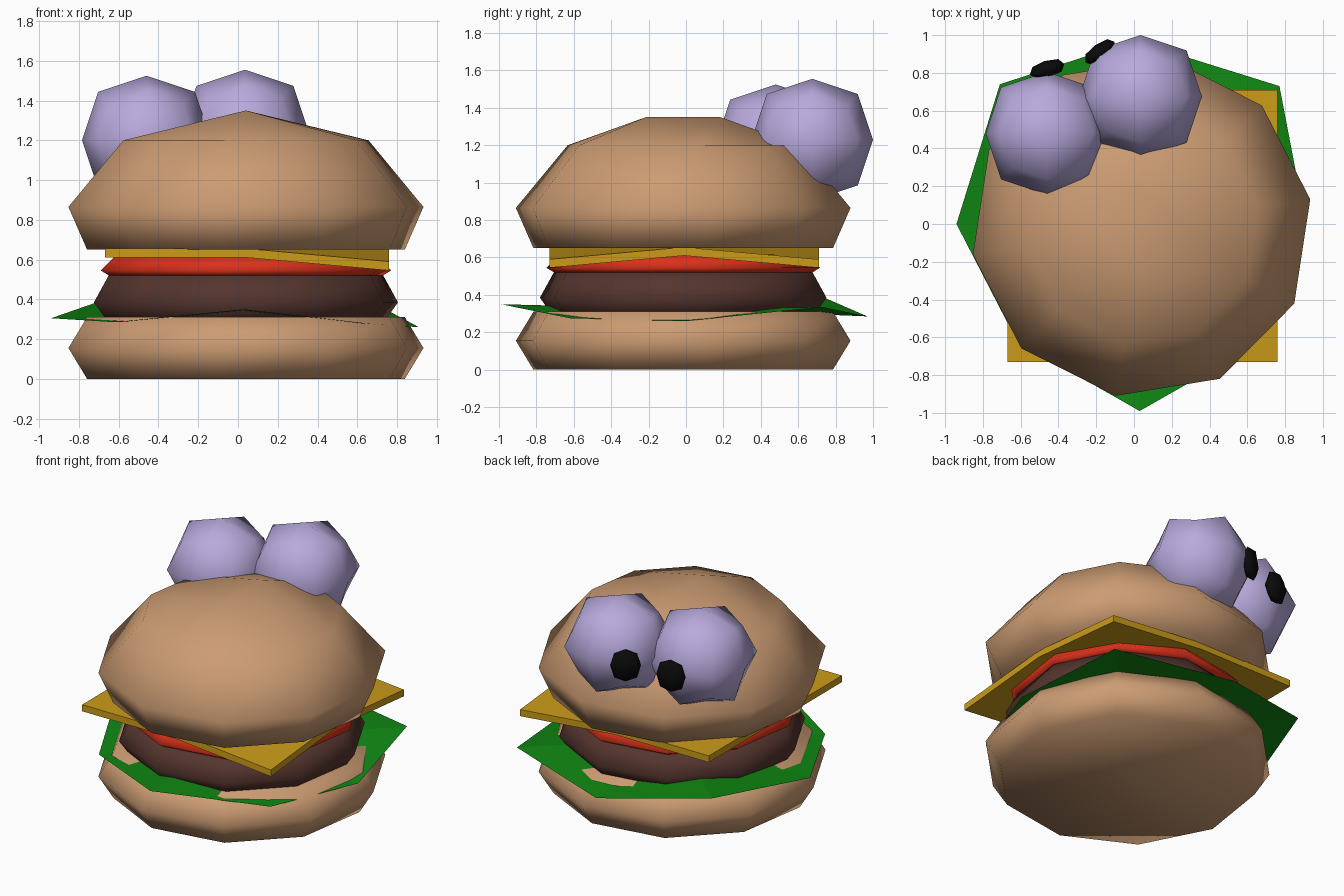
import bpy, bmesh, math
from mathutils import Vector

if "Cube" in bpy.data.objects:
    bpy.data.objects.remove(bpy.data.objects["Cube"])

CX, CY = 0.04, -0.015          # centre of the burger stack
SIDES, TURN = 10, math.radians(9.3)


def material(name, rgb):
    m = bpy.data.materials.new(name)
    m.diffuse_color = (*rgb, 1)
    m.use_nodes = True
    m.node_tree.nodes["Principled BSDF"].inputs["Base Color"].default_value = m.diffuse_color
    return m


BUN = material("bread", (0.60, 0.33, 0.17))
MEAT = material("meat", (0.09, 0.035, 0.027))
RED = material("tomato_red", (0.70, 0.03, 0.01))
YELLOW = material("cheese_yellow", (0.60, 0.33, 0.01))
GREEN = material("leaf_green", (0.005, 0.25, 0.006))
LILAC = material("eye_lilac", (0.48, 0.40, 0.72))
BLACK = material("pupil_black", (0.003, 0.003, 0.003))


def finish(bm, name, mat, smooth=True):
    bmesh.ops.recalc_face_normals(bm, faces=bm.faces)
    for f in bm.faces:
        f.smooth = smooth
    me = bpy.data.meshes.new(name)
    bm.to_mesh(me)
    bm.free()
    me.materials.append(mat)
    ob = bpy.data.objects.new(name, me)
    bpy.context.collection.objects.link(ob)
    return ob


def stack_layer(name, profile, mat, crown=None):
    """Ten-sided layer from (radius, z) rings; crown = (half ridge length, z)."""
    bm = bmesh.new()
    rings = []
    for r, z in profile:
        rings.append([bm.verts.new((CX + r * math.cos(TURN + math.tau * k / SIDES),
                                    CY + r * math.sin(TURN + math.tau * k / SIDES), z))
                      for k in range(SIDES)])
    for lo, hi in zip(rings, rings[1:]):
        for k in range(SIDES):
            n = (k + 1) % SIDES
            bm.faces.new((lo[k], lo[n], hi[n], hi[k]))
    bm.faces.new(rings[0][::-1])
    t = rings[-1]
    if crown:
        # domed top closed by six quads around a short ridge
        a = bm.verts.new((CX, CY + crown[0], crown[1]))
        b = bm.verts.new((CX, CY - crown[0], crown[1]))
        for q in ((t[0], t[1], t[2], a), (a, t[2], t[3], t[4]), (t[9], t[0], a, b),
                  (b, a, t[4], t[5]), (t[8], t[9], b, t[7]), (t[7], b, t[5], t[6])):
            bm.faces.new(q)
    else:
        bm.faces.new(t)
    return finish(bm, name, mat)


# Buns, patty and tomato
stack_layer("bottom_bun", [(0.81, 0), (0.905, 0.155), (0.81, 0.31)], BUN)
stack_layer("patty", [(0.70, 0.28), (0.775, 0.385), (0.70, 0.52)], MEAT)
stack_layer("tomato", [(0.69, 0.515), (0.74, 0.545), (0.67, 0.615)], RED)
stack_layer("top_bun", [(0.81, 0.65), (0.905, 0.865), (0.625, 1.20)], BUN, crown=(0.2, 1.35))

# Lettuce: eight-pointed wavy sheet
bm = bmesh.new()
rim = [bm.verts.new(p) for p in (
    (0.91, 0.0, 0.26), (0.77, 0.73, 0.335), (0.0, 0.97, 0.285), (-0.71, 0.74, 0.385),
    (-0.94, 0.0, 0.305), (-0.62, -0.62, 0.285), (0.03, -0.99, 0.35), (0.68, -0.62, 0.275))]
mid = bm.verts.new((0.02, 0, 0.325))
for i in range(8):
    bm.faces.new((mid, rim[i], rim[(i + 1) % 8]))
finish(bm, "lettuce", GREEN, False)

# Cheese: square slice with two drooping corners
bm = bmesh.new()
g = [[bm.verts.new((x, y, 0.545 if (i == 2 and j != 1) else 0.61))
      for j, y in enumerate((-0.73, -0.01, 0.71))]
     for i, x in enumerate((-0.67, 0.045, 0.76))]
for i in range(2):
    for j in range(2):
        bm.faces.new((g[i][j], g[i + 1][j], g[i + 1][j + 1], g[i][j + 1]))
top = bmesh.ops.extrude_face_region(bm, geom=bm.faces[:], use_keep_orig=True)
bmesh.ops.translate(bm, vec=(0, 0, 0.045),
                    verts=[v for v in top["geom"] if isinstance(v, bmesh.types.BMVert)])
finish(bm, "cheese", YELLOW, False)


def ball(name, loc, half, yaw, mat):
    """Rounded cube ball with 24 quads."""
    bm = bmesh.new()
    bmesh.ops.create_cube(bm, size=2)
    bmesh.ops.scale(bm, vec=half, verts=bm.verts)
    ob = finish(bm, name, mat)
    ob.location = loc
    ob.rotation_euler.z = math.radians(yaw)
    sub = ob.modifiers.new("round", "SUBSURF")
    sub.levels = sub.render_levels = 1
    sub.use_limit_surface = False
    return ob


# Eyes and pupils, looking to the back
for side, eye, pupil, yaw in (
        ("left", (-0.46, 0.48, 1.20), (-0.46, 0.82, 1.19), 17),
        ("right", (0.035, 0.675, 1.23), (-0.18, 0.91, 1.22), 35)):
    ball(side + "_eye", eye, (0.325,) * 3, 0, LILAC)
    ball(side + "_pupil", pupil, (0.095, 0.045, 0.11), yaw, BLACK)
